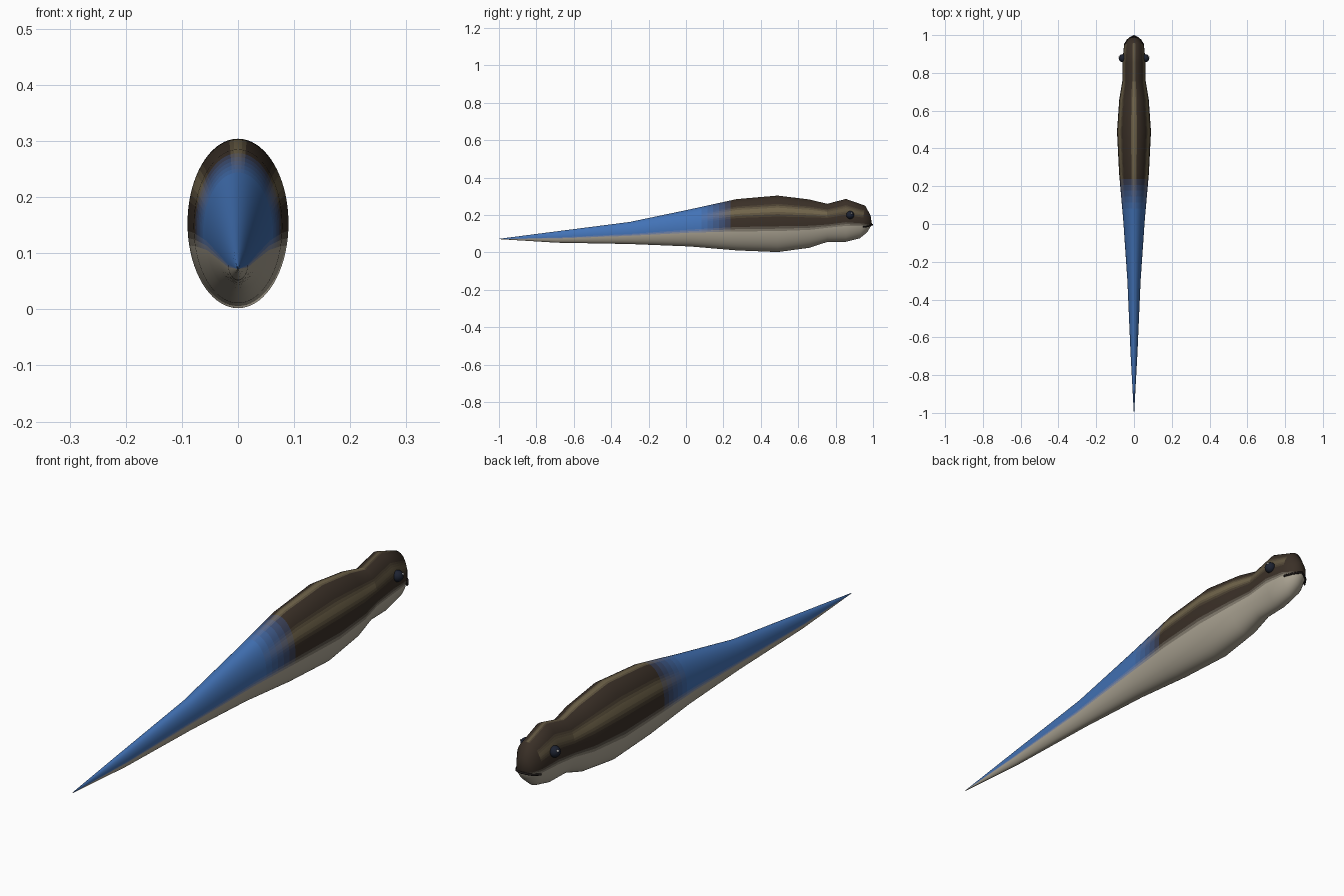
import bpy, bmesh, math
from mathutils import Vector

if "Cube" in bpy.data.objects:
    bpy.data.objects.remove(bpy.data.objects["Cube"])

SIDES = 72
BROWN, STRIPE = Vector((.042, .029, .020)), Vector((.19, .15, .08))
BLUE, BELLY = Vector((.055, .17, .47)), Vector((.42, .38, .30))


def material(name, col):
    m = bpy.data.materials.get(name) or bpy.data.materials.new(name)
    m.diffuse_color = (*col, 1)
    m.use_nodes = True
    m.node_tree.nodes["Principled BSDF"].inputs["Base Color"].default_value = m.diffuse_color
    return m


# body stations: y, top z, bottom z, half width, forward tilt of the top
STATIONS = [
    (-.998, .073, .071, .001, 0), (-.69, .113, .052, .018, 0), (-.30, .163, .045, .035, 0),
    (.02, .230, .032, .057, 0), (.27, .285, .011, .079, 0), (.49, .304, .002, .090, 0),
    (.66, .283, .025, .078, 0), (.755, .260, .056, .062, 0), (.855, .286, .057, .062, 0),
    (.944, .250, .076, .053, .014), (.978, .198, .108, .032, .009)]
NOSE = (0, .994, .150)

# extra rings where the brown back fades into the blue tail
rings = []
for i, s in enumerate(STATIONS):
    rings.append(s)
    if i == 3:
        n = STATIONS[4]
        rings += [tuple(a + (b - a) * k / 8 for a, b in zip(s, n)) for k in range(1, 8)]


def skin_colour(y, deg):
    """Painted pattern: blue tail, striped brown back, pale belly."""
    tail = min(1, max(0, (.27 - y) / .22))
    side = deg if deg <= 90 else 180 - deg
    line = max(0, 1 - abs(side - 30) / 15, 1 - abs(side - 90) / 13) if side > 0 else 0
    line *= 1 if y < .8 else .55
    if y > .95:
        line = 0
    belly = min(1, max(0, (-6 - side) / 12))
    key = tuple(round(v * 6) / 6 for v in (tail, line, belly))
    col = BROWN.lerp(STRIPE, key[1]).lerp(BLUE, key[0]).lerp(BELLY, key[2])
    if key[2] == 1:
        col, key = BELLY, (0, 0, 1)
    return material("skin_%d_%d_%d" % tuple(round(v * 6) for v in key), col)


# body skin
bm = bmesh.new()
mesh = bpy.data.meshes.new("body")
slots = {}


def add_face(verts, y, deg):
    f = bm.faces.new(verts)
    f.smooth = True
    m = skin_colour(y, deg)
    if m.name not in slots:
        slots[m.name] = len(slots)
        mesh.materials.append(m)
    f.material_index = slots[m.name]


loops = []
for y, top, bot, w, tilt in rings:
    loop = []
    for k in range(SIDES):
        a = 2 * math.pi * k / SIDES - math.pi / 2
        loop.append(bm.verts.new((w * math.cos(a), y + tilt * math.sin(a),
                                  (top + bot) / 2 + (top - bot) / 2 * math.sin(a))))
    loops.append(loop)
nose = bm.verts.new(NOSE)
for k in range(SIDES):
    j, deg = (k + 1) % SIDES, (k + .5) * 360 / SIDES - 90
    for i in range(len(loops) - 1):
        y = (rings[i][0] + rings[i + 1][0]) / 2
        add_face((loops[i][k], loops[i + 1][k], loops[i + 1][j], loops[i][j]), y, deg)
    add_face((loops[-1][k], nose, loops[-1][j]), .99, deg)
bm.faces.new(loops[0])
bmesh.ops.recalc_face_normals(bm, faces=bm.faces)
bm.to_mesh(mesh)
bm.free()
bpy.context.collection.objects.link(bpy.data.objects.new("body", mesh))


def ball(name, loc, r, mat):
    bpy.ops.mesh.primitive_uv_sphere_add(segments=20, ring_count=12, radius=r, location=loc)
    o = bpy.context.object
    o.name = name
    o.data.materials.append(mat)
    bpy.ops.object.shade_smooth()


# eyes with a small glint
eye_mat = material("eye_dark", (.012, .016, .03))
glint_mat = material("eye_glint", (.9, .9, .9))
for s, side in ((-1, "left"), (1, "right")):
    ball("eye_" + side, (s * .060, .878, .200), .021, eye_mat)
    ball("eye_glint_" + side, (s * .0775, .885, .209), .0045, glint_mat)

# mouth line wrapped around the snout
curve = bpy.data.curves.new("mouth", 'CURVE')
curve.dimensions = '3D'
curve.bevel_depth = .004
curve.bevel_resolution = 2
curve.use_fill_caps = True
pts = [(-.051, .948, .136), (-.034, .975, .140), (-.017, .988, .145), (0, .996, .148),
       (.017, .988, .145), (.034, .975, .140), (.051, .948, .136)]
sp = curve.splines.new('POLY')
sp.points.add(len(pts) - 1)
for p, co in zip(sp.points, pts):
    p.co = (*co, 1)
curve.materials.append(material("mouth_dark", (.012, .009, .008)))
bpy.context.collection.objects.link(bpy.data.objects.new("mouth", curve))
